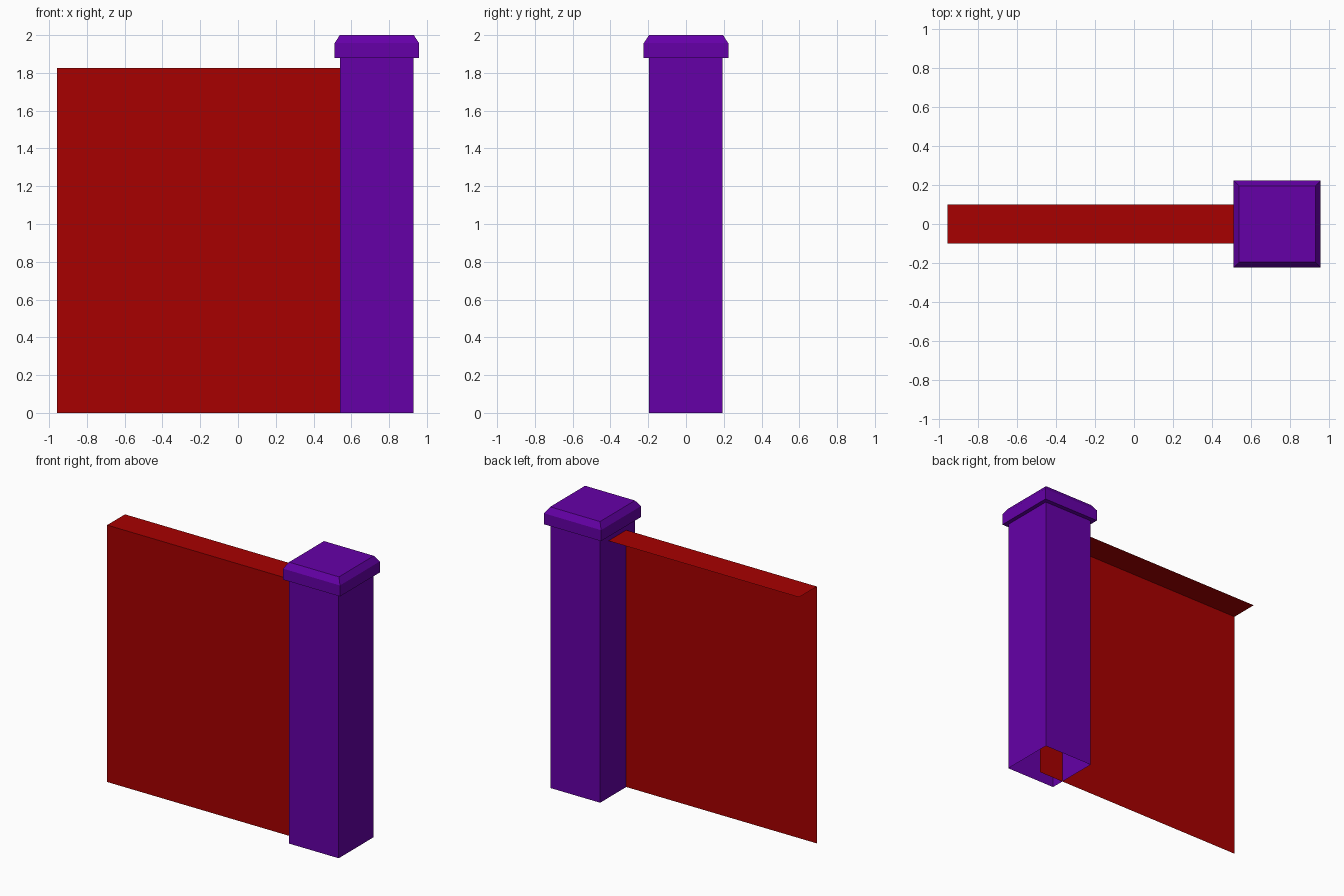
import bpy
import bmesh

cube = bpy.data.objects.get("Cube")
if cube:
    bpy.data.objects.remove(cube, do_unlink=True)


def make_material(name, color):
    mat = bpy.data.materials.new(name)
    mat.use_nodes = True
    mat.diffuse_color = color
    mat.node_tree.nodes["Principled BSDF"].inputs["Base Color"].default_value = color
    return mat


def finish(name, bm, mat):
    mesh = bpy.data.meshes.new(name)
    bm.to_mesh(mesh)
    bm.free()
    mesh.materials.append(mat)
    obj = bpy.data.objects.new(name, mesh)
    bpy.context.collection.objects.link(obj)
    return obj


def square_tower(name, center, rings, mat, close_top):
    """Stack square rings of (half width, height) and join them with quads."""
    cx, cy = center
    bm = bmesh.new()
    loops = [[bm.verts.new((cx + sx * r, cy + sy * r, z))
              for sx, sy in ((-1, -1), (1, -1), (1, 1), (-1, 1))]
             for r, z in rings]
    for low, high in zip(loops, loops[1:]):
        for i in range(4):
            j = (i + 1) % 4
            bm.faces.new((low[i], low[j], high[j], high[i]))
    if close_top:
        bm.faces.new(loops[-1])
    return finish(name, bm, mat)


def extruded_sheet(name, profile, x0, x1, mat):
    """Sweep an open (y, z) profile along x."""
    bm = bmesh.new()
    left, right = [[bm.verts.new((x, y, z)) for y, z in profile] for x in (x0, x1)]
    for i in range(len(profile) - 1):
        bm.faces.new((left[i], right[i], right[i + 1], left[i + 1]))
    return finish(name, bm, mat)


red = make_material("wall red", (0.39, 0, 0, 1))
purple = make_material("post purple", (0.13, 0, 0.39, 1))

POST_X = 0.735
CAP_BASE = 1.879

# Hollow post, open at the foot
square_tower("post", (POST_X, -0.002), [(0.195, 0), (0.195, CAP_BASE)], purple, False)

# Overhanging cap with a chamfered top edge
square_tower("post_cap", (POST_X, 0),
             [(0.19, CAP_BASE), (0.224, CAP_BASE), (0.224, 1.957), (0.196, 2)],
             purple, True)

# Wall sheet: front face and top ledge, open at the back and running into the post
extruded_sheet("wall_panel", [(-0.1, 0), (-0.1, 1.826), (0.1, 1.826)],
               -0.959, POST_X, red)
